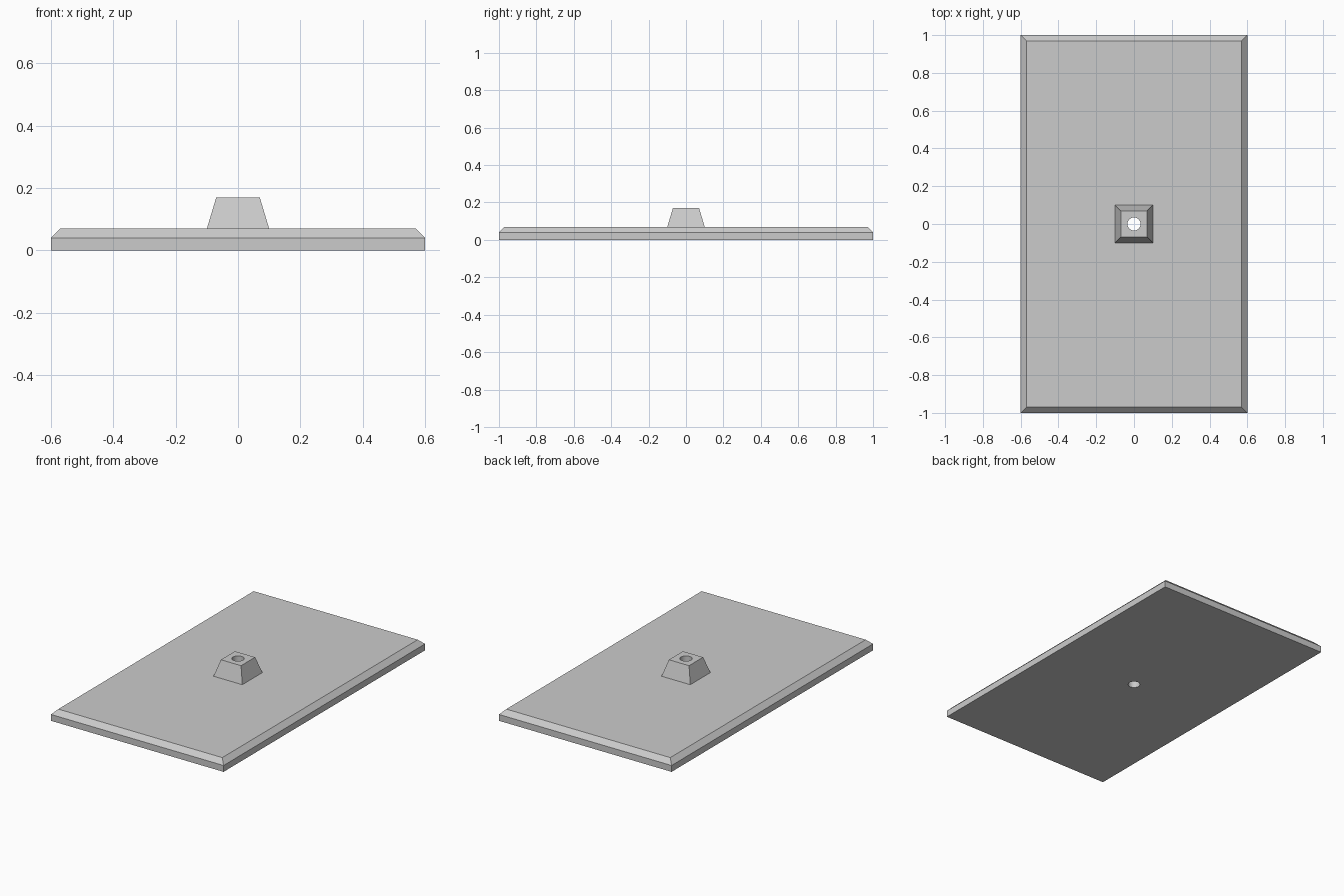
import bpy
import bmesh

cube = bpy.data.objects.get("Cube")
if cube:
    bpy.data.objects.remove(cube, do_unlink=True)

# Single grey material
grey = bpy.data.materials.new("grey")
grey.use_nodes = True
colour = (0.6, 0.6, 0.6, 1)
grey.diffuse_color = colour
grey.node_tree.nodes["Principled BSDF"].inputs["Base Color"].default_value = colour


def add_object(name, bm):
    bmesh.ops.recalc_face_normals(bm, faces=bm.faces[:])
    mesh = bpy.data.meshes.new(name)
    bm.to_mesh(mesh)
    bm.free()
    mesh.materials.append(grey)
    obj = bpy.data.objects.new(name, mesh)
    bpy.context.collection.objects.link(obj)
    return obj


def rectangle_loft(name, sections):
    """Closed solid through rectangles given as (half x, half y, z)."""
    bm = bmesh.new()
    rings = [[bm.verts.new((sx * hx, sy * hy, z))
              for sx, sy in ((-1, -1), (1, -1), (1, 1), (-1, 1))]
             for hx, hy, z in sections]
    for low, high in zip(rings, rings[1:]):
        for i in range(4):
            j = (i + 1) % 4
            bm.faces.new((low[i], low[j], high[j], high[i]))
    bm.faces.new(rings[0][::-1])
    bm.faces.new(rings[-1])
    return add_object(name, bm)


# Bevelled plate rising into a tapered central socket
plate = rectangle_loft("plate_with_socket", [
    (0.6, 1.0, 0.0), (0.6, 1.0, 0.04), (0.57, 0.97, 0.07),
    (0.1, 0.1, 0.07), (0.07, 0.07, 0.17)])

# Round hole through the socket and the plate
bm = bmesh.new()
bmesh.ops.create_cone(bm, cap_ends=True, segments=32, radius1=0.035,
                      radius2=0.035, depth=1)
cutter = add_object("hole_cutter", bm)
cutter.hide_render = True
cutter.hide_set(True)

hole = plate.modifiers.new("hole", "BOOLEAN")
hole.operation = "DIFFERENCE"
hole.solver = "EXACT"
hole.object = cutter

# Smooth the hole wall, keep the sharp edges
bpy.context.view_layer.objects.active = plate
plate.select_set(True)
bpy.ops.object.modifier_apply(modifier="hole")
bpy.data.objects.remove(cutter, do_unlink=True)
bpy.ops.object.shade_smooth_by_angle()
